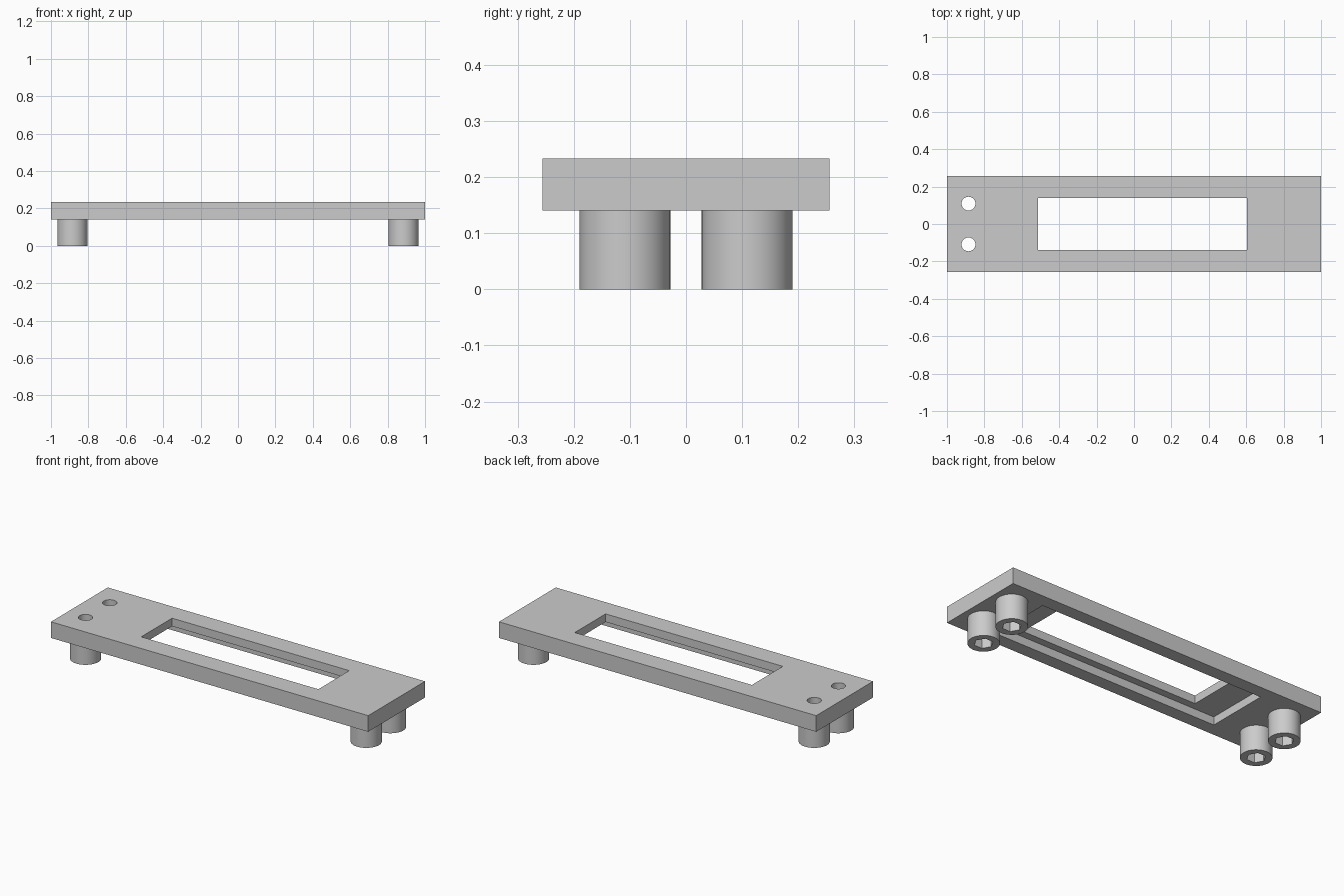
import bpy
import math

if "Cube" in bpy.data.objects:
    bpy.data.objects.remove(bpy.data.objects["Cube"], do_unlink=True)

# Single flat colour
grey = bpy.data.materials.new("plain_grey")
grey.use_nodes = True
colour = (0.6, 0.6, 0.6, 1)
grey.diffuse_color = colour
grey.node_tree.nodes["Principled BSDF"].inputs["Base Color"].default_value = colour

PLATE_BOTTOM, PLATE_TOP = 0.141, 0.233
LEDGE = 0.187
POST_X, POST_Y = 0.885, 0.109


def box(name, x0, x1, half_y, z0, z1):
    bpy.ops.mesh.primitive_cube_add(size=1, location=((x0 + x1) / 2, 0, (z0 + z1) / 2))
    ob = bpy.context.object
    ob.name = name
    ob.scale = (x1 - x0, 2 * half_y, z1 - z0)
    bpy.ops.object.transform_apply(location=False, rotation=False, scale=True)
    return ob


def cylinder(name, x, y, radius, z0, z1, sides):
    bpy.ops.mesh.primitive_cylinder_add(vertices=sides, radius=radius, depth=z1 - z0,
                                        location=(x, y, (z0 + z1) / 2))
    ob = bpy.context.object
    ob.name = name
    if sides == 6:
        ob.rotation_euler.z = math.radians(30)
    return ob


def cut(target, cutter):
    cutter.hide_render = True
    mod = target.modifiers.new("cut", "BOOLEAN")
    mod.operation = "DIFFERENCE"
    mod.solver = "EXACT"
    mod.object = cutter
    bpy.context.view_layer.update()
    bpy.ops.object.select_all(action="DESELECT")
    target.select_set(True)
    bpy.context.view_layer.objects.active = target
    bpy.ops.object.modifier_apply(modifier=mod.name)
    bpy.data.objects.remove(cutter, do_unlink=True)


def finish(ob):
    ob.data.materials.clear()
    ob.data.materials.append(grey)
    bpy.ops.object.select_all(action="DESELECT")
    ob.select_set(True)
    bpy.context.view_layer.objects.active = ob
    bpy.ops.object.shade_smooth_by_angle(angle=math.radians(30))


# Plate with a window, a wider pocket underneath and two screw holes
plate = box("cover_plate", -1, 1, 0.256, PLATE_BOTTOM, PLATE_TOP)
cut(plate, box("window_cutter", -0.513, 0.604, 0.139, 0, 0.4))
cut(plate, box("pocket_cutter", -0.67, 0.745, 0.181, 0, LEDGE))
for y in (-POST_Y, POST_Y):
    cut(plate, cylinder("screw_hole_cutter", -POST_X, y, 0.037, 0, 0.4, 32))
finish(plate)

# Four round posts with hexagonal sockets
for x, side in ((-POST_X, "right"), (POST_X, "left")):
    for y, end in ((-POST_Y, "front"), (POST_Y, "back")):
        post = cylinder(f"{end}_{side}_post", x, y, 0.081, 0, PLATE_BOTTOM, 48)
        cut(post, cylinder("socket_cutter", x, y, 0.049, -0.1, 0.3, 6))
        finish(post)
